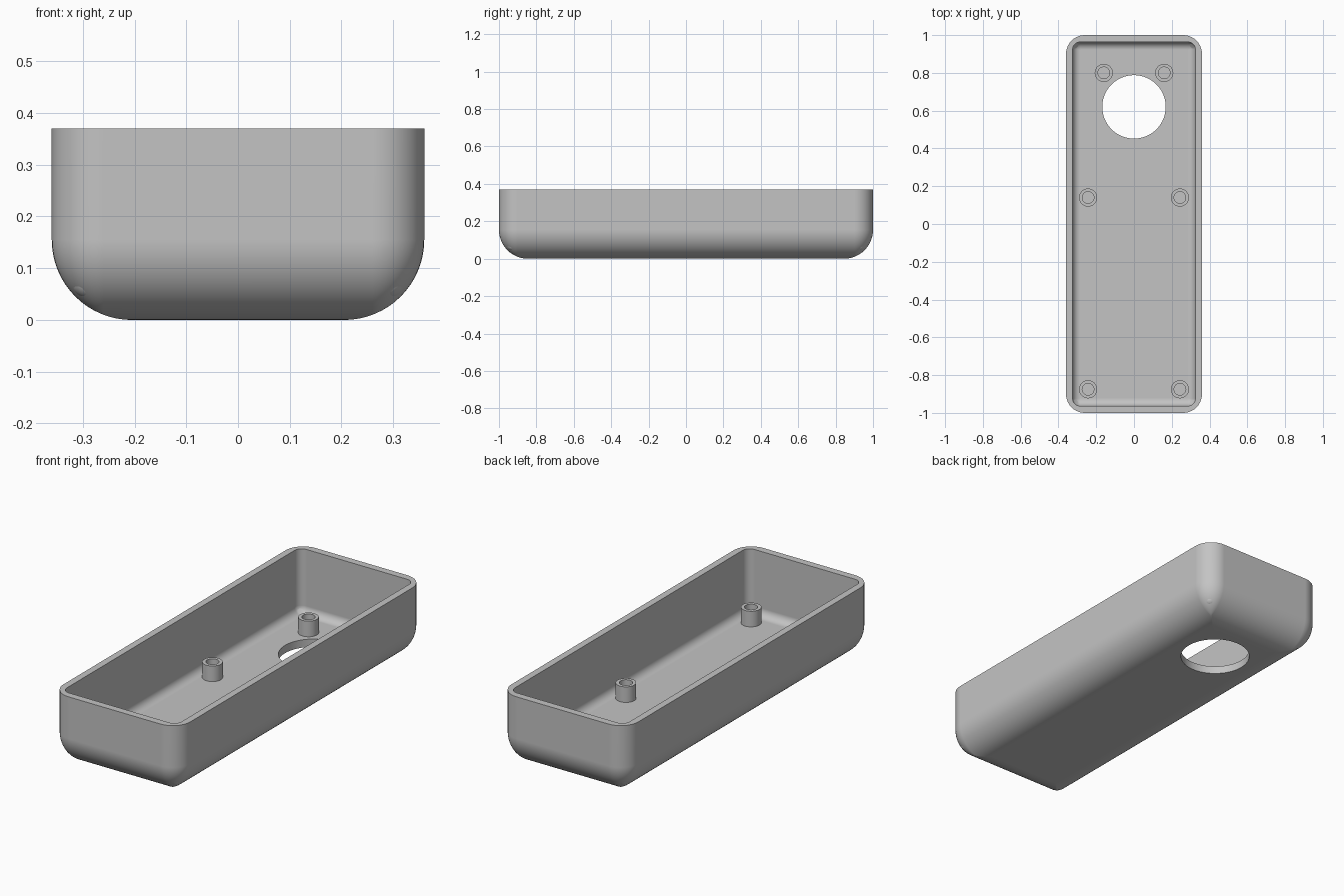
import bpy, bmesh, math

cube = bpy.data.objects.get("Cube")
if cube:
    bpy.data.objects.remove(cube, do_unlink=True)

HEIGHT, FLOOR = 0.37, 0.04
HOLE_Y, HOLE_R = 0.62, 0.168

grey = bpy.data.materials.new("plain_grey")
grey.use_nodes = True
grey.diffuse_color = (0.55, 0.55, 0.55, 1)
grey.node_tree.nodes["Principled BSDF"].inputs["Base Color"].default_value = (0.55, 0.55, 0.55, 1)


def rounded_ring(bm, half_x, half_y, radius, z, steps=10):
    """Closed ring of vertices around a rounded rectangle."""
    ring = []
    for corner, (sx, sy) in enumerate([(1, 1), (-1, 1), (-1, -1), (1, -1)]):
        for i in range(steps + 1):
            a = (corner + i / steps) * math.pi / 2
            ring.append(bm.verts.new((sx * (half_x - radius) + radius * math.cos(a),
                                      sy * (half_y - radius) + radius * math.sin(a), z)))
    return ring


def circle_ring(bm, x, y, radius, z, count):
    return [bm.verts.new((x + radius * math.cos(i * math.tau / count),
                          y + radius * math.sin(i * math.tau / count), z))
            for i in range(count)]


def bridge(bm, a, b):
    for i in range(len(a)):
        j = (i + 1) % len(a)
        bm.faces.new((a[i], a[j], b[j], b[i]))


def loop_edges(bm, ring):
    return [bm.edges.get((v, ring[(i + 1) % len(ring)])) for i, v in enumerate(ring)]


def tub_rings(bm, half_x, half_y, corner, fillet, base, steps):
    """Straight wall from the rim, then a rounded turn into the base."""
    rings = [rounded_ring(bm, half_x, half_y, corner, HEIGHT)]
    for i in range(steps + 1):
        a = i / steps * math.pi / 2
        inset = fillet * (1 - math.cos(a))
        rings.append(rounded_ring(bm, half_x - inset, half_y - inset,
                                  max(corner - inset, 0.003),
                                  base + fillet * (1 - math.sin(a))))
    for a, b in zip(rings, rings[1:]):
        bridge(bm, a, b)
    return rings


def finish(name, bm):
    bmesh.ops.recalc_face_normals(bm, faces=bm.faces[:])
    mesh = bpy.data.meshes.new(name)
    bm.to_mesh(mesh)
    bm.free()
    mesh.materials.append(grey)
    obj = bpy.data.objects.new(name, mesh)
    bpy.context.collection.objects.link(obj)
    bpy.ops.object.select_all(action='DESELECT')
    obj.select_set(True)
    bpy.context.view_layer.objects.active = obj
    bpy.ops.object.shade_smooth_by_angle(angle=math.radians(35))
    # Keep the large flat areas flat next to the rounded edges
    weighted = obj.modifiers.new("weighted_normals", 'WEIGHTED_NORMAL')
    weighted.keep_sharp = True
    return obj


# Open tray: outer skin, inner skin, rim and round opening in the floor
bm = bmesh.new()
outer = tub_rings(bm, 0.36, 1.0, 0.1, 0.155, 0, 16)
inner = tub_rings(bm, 0.325, 0.963, 0.04, 0.04, FLOOR, 10)
bridge(bm, outer[0], inner[0])
hole_low = circle_ring(bm, 0, HOLE_Y, HOLE_R, 0, 64)
hole_high = circle_ring(bm, 0, HOLE_Y, HOLE_R, FLOOR, 64)
bridge(bm, hole_low, hole_high)
for border, hole in ((outer[-1], hole_low), (inner[-1], hole_high)):
    bmesh.ops.triangle_fill(bm, use_beauty=True, normal=(0, 0, 1),
                            edges=loop_edges(bm, border) + loop_edges(bm, hole))
finish("tray_shell", bm)


# Hollow screw posts, in mirrored pairs
def screw_post(name, x, y):
    bm = bmesh.new()
    rings = [circle_ring(bm, x, y, r, z, 32)
             for r, z in ((0.048, FLOOR - 0.005), (0.048, 0.12), (0.031, 0.12), (0.031, FLOOR - 0.005))]
    for i in range(4):
        bridge(bm, rings[i], rings[(i + 1) % 4])
    finish(name, bm)


for place, x, y in (("back", 0.16, 0.8), ("middle", 0.243, 0.14), ("front", 0.243, -0.875)):
    for side, s in (("left", 1), ("right", -1)):
        screw_post(f"{place}_{side}_post", s * x, y)
